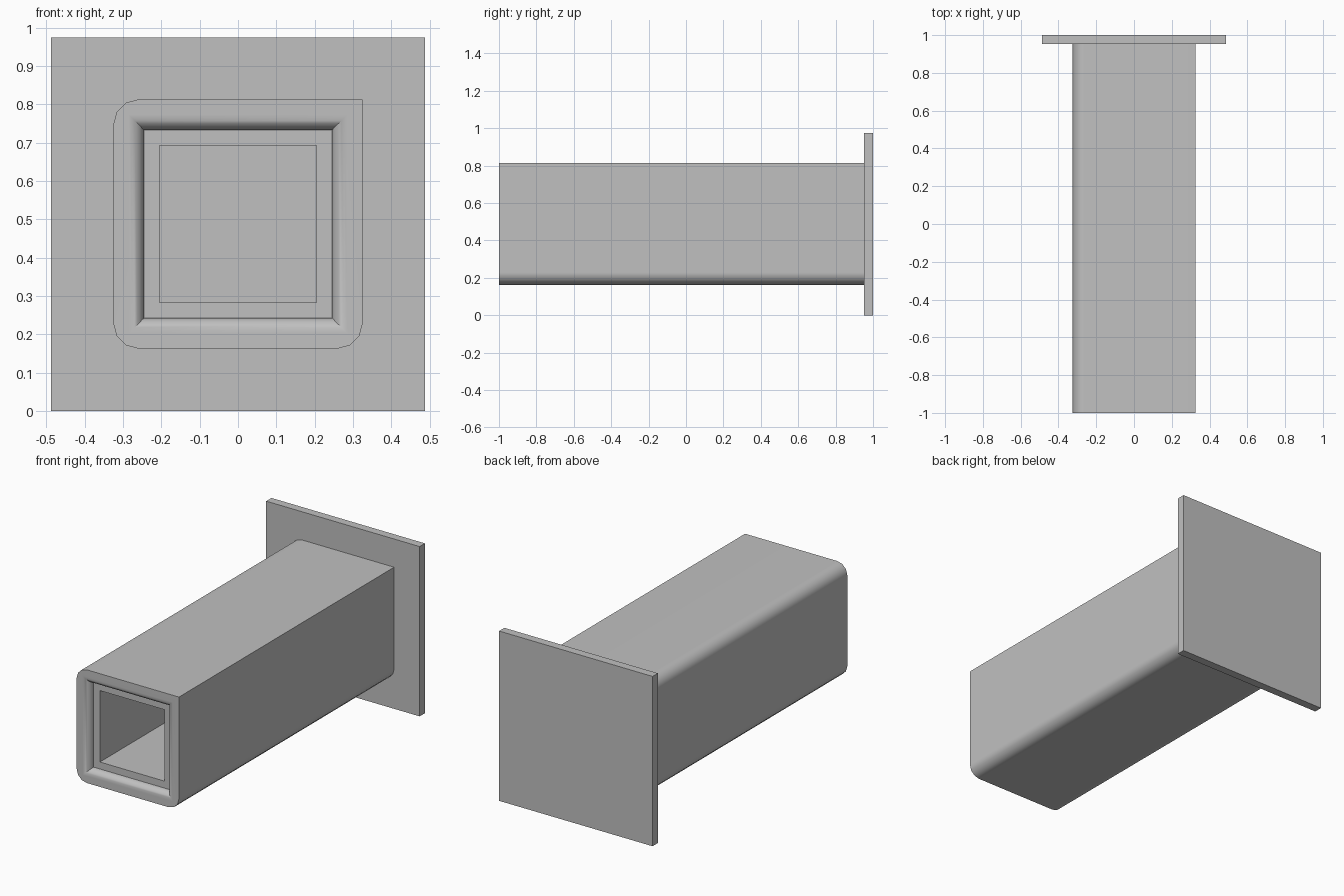
import bpy, bmesh
from math import sin, cos, pi

cube = bpy.data.objects.get("Cube")
if cube:
    bpy.data.objects.remove(cube)

MID = 0.488                # height of the tube axis
FRONT, JOIN, BACK = -1.0, 0.952, 1.0

grey = bpy.data.materials.new("plain_grey")
grey.use_nodes = True
colour = (0.53, 0.53, 0.53, 1)
grey.diffuse_color = colour
grey.node_tree.nodes["Principled BSDF"].inputs["Base Color"].default_value = colour


def square(half):
    return [(half, half), (-half, half), (-half, -half), (half, -half)]


def outer_outline(half, radius, steps):
    """Square with one sharp corner and three rounded ones."""
    points = [(half, half)]
    for quarter, (sx, sz) in enumerate(square(1)[1:], start=1):
        for i in range(steps + 1):
            a = (quarter + i / steps) * pi / 2
            points.append((sx * (half - radius) + radius * cos(a),
                           sz * (half - radius) + radius * sin(a)))
    return points


def add_ring(bm, outline, y):
    verts = [bm.verts.new((x, y, MID + z)) for x, z in outline]
    n = len(verts)
    return verts, [bm.edges.new((verts[i], verts[(i + 1) % n])) for i in range(n)]


def wall(bm, a, b):
    n = len(a)
    for i in range(n):
        j = (i + 1) % n
        bm.faces.new((a[i], a[j], b[j], b[i]))


def finish(name, bm):
    bmesh.ops.recalc_face_normals(bm, faces=bm.faces)
    mesh = bpy.data.meshes.new(name)
    bm.to_mesh(mesh)
    bm.free()
    mesh.materials.append(grey)
    ob = bpy.data.objects.new(name, mesh)
    bpy.context.collection.objects.link(ob)
    return ob


# Hollow tube: outer skin, rolled lip, ledge and inner bore
bm = bmesh.new()
skin = outer_outline(0.325, 0.065, 3)
outer_front, outer_front_edges = add_ring(bm, skin, FRONT)
outer_back, outer_back_edges = add_ring(bm, skin, JOIN)
wall(bm, outer_front, outer_back)

lip, steps = 0.04, 8
rings = []
for i in range(steps + 1):
    a = i / steps * pi / 2
    rings.append(add_ring(bm, square(0.285 - lip * sin(a)), FRONT + lip * (1 - cos(a))))
rings.append(add_ring(bm, square(0.205), FRONT + lip))
rings.append(add_ring(bm, square(0.205), JOIN))
for (a, _), (b, _) in zip(rings, rings[1:]):
    wall(bm, a, b)

# Flat rim at the mouth and flat end against the plate
bmesh.ops.triangle_fill(bm, edges=outer_front_edges + rings[0][1], use_beauty=True)
bmesh.ops.triangle_fill(bm, edges=outer_back_edges + rings[-1][1], use_beauty=True)
tube = finish("square_tube", bm)

bpy.ops.object.select_all(action='DESELECT')
tube.select_set(True)
bpy.context.view_layer.objects.active = tube
bpy.ops.object.shade_smooth_by_angle(angle=0.65)
weighted = tube.modifiers.new("flat_face_normals", 'WEIGHTED_NORMAL')
weighted.keep_sharp = True

# End plate
bm = bmesh.new()
bmesh.ops.create_cube(bm, size=1)
bmesh.ops.scale(bm, vec=(0.975, BACK - JOIN, 0.975), verts=bm.verts)
bmesh.ops.translate(bm, vec=(0, (BACK + JOIN) / 2, 0.4875), verts=bm.verts)
finish("end_plate", bm)
